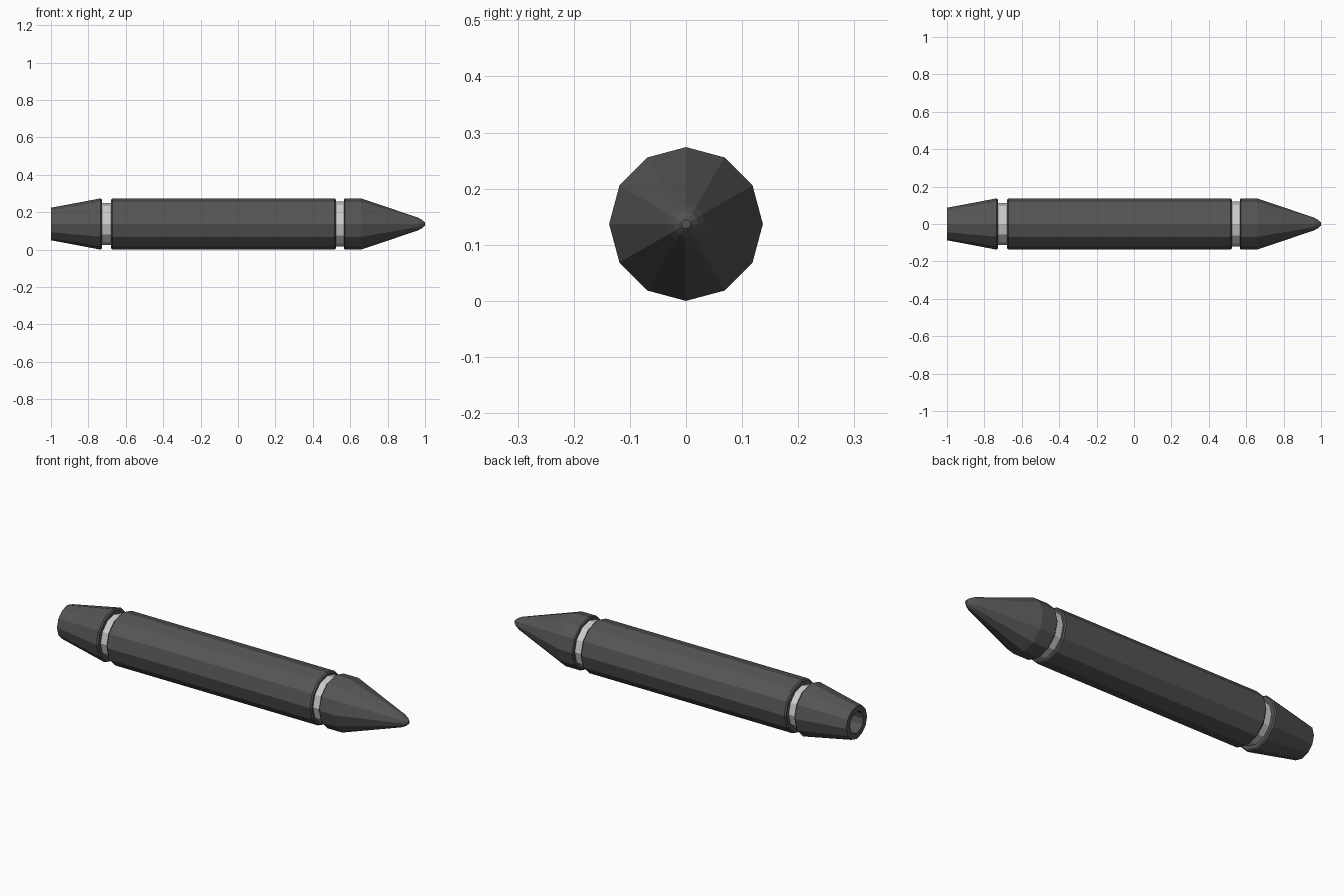
import bpy, math

if "Cube" in bpy.data.objects:
    bpy.data.objects.remove(bpy.data.objects["Cube"])

SIDES = 12
R = 0.137
AXIS_Z = 0.137


def material(name, v):
    m = bpy.data.materials.new(name)
    m.diffuse_color = (v, v, v, 1)
    m.use_nodes = True
    m.node_tree.nodes["Principled BSDF"].inputs["Base Color"].default_value = m.diffuse_color
    return m


dark = material("dark_casing", 0.09)
light = material("light_metal", 0.6)


def lathe(name, profile, mat):
    """Spin (x, radius) points around the long axis; radius 0 makes a pole."""
    verts, faces, rings = [], [], []
    for x, r in profile:
        n = SIDES if r > 0 else 1
        rings.append([len(verts) + i for i in range(n)])
        for i in range(n):
            a = 2 * math.pi * i / SIDES
            verts.append((x, r * math.sin(a), AXIS_Z + r * math.cos(a)))
    for a, b in zip(rings, rings[1:]):
        for i in range(SIDES):
            j = (i + 1) % SIDES
            quad = [a[i % len(a)], b[i % len(b)], b[j % len(b)], a[j % len(a)]]
            faces.append(list(dict.fromkeys(quad)))
    mesh = bpy.data.meshes.new(name)
    mesh.from_pydata(verts, [], faces)
    mesh.update()
    mesh.materials.append(mat)
    obj = bpy.data.objects.new(name, mesh)
    bpy.context.collection.objects.link(obj)
    return obj


# Tapered tail with a blind bore in its end
lathe("tail", [(-0.87, 0), (-0.87, 0.056), (-1.0, 0.056), (-1.0, 0.087),
               (-0.734, R), (-0.727, R - 0.006), (-0.727, 0)], dark)

# Main barrel with slightly chamfered ends
lathe("barrel", [(-0.679, 0), (-0.679, R - 0.006), (-0.672, R),
                 (0.517, R), (0.524, R - 0.006), (0.524, 0)], dark)

# Pointed nose with a small blunt tip
lathe("nose", [(0.567, 0), (0.567, R - 0.005), (0.572, R), (0.658, R),
               (0.963, 0.034), (0.985, 0.022), (1.0, 0.008), (1.0, 0)], dark)

# Recessed light bands in the two grooves
for name, x0, x1, r in (("rear_band", -0.727, -0.679, 0.111),
                        ("front_band", 0.524, 0.567, 0.121)):
    lathe(name, [(x0, r), (x1, r)], light)
